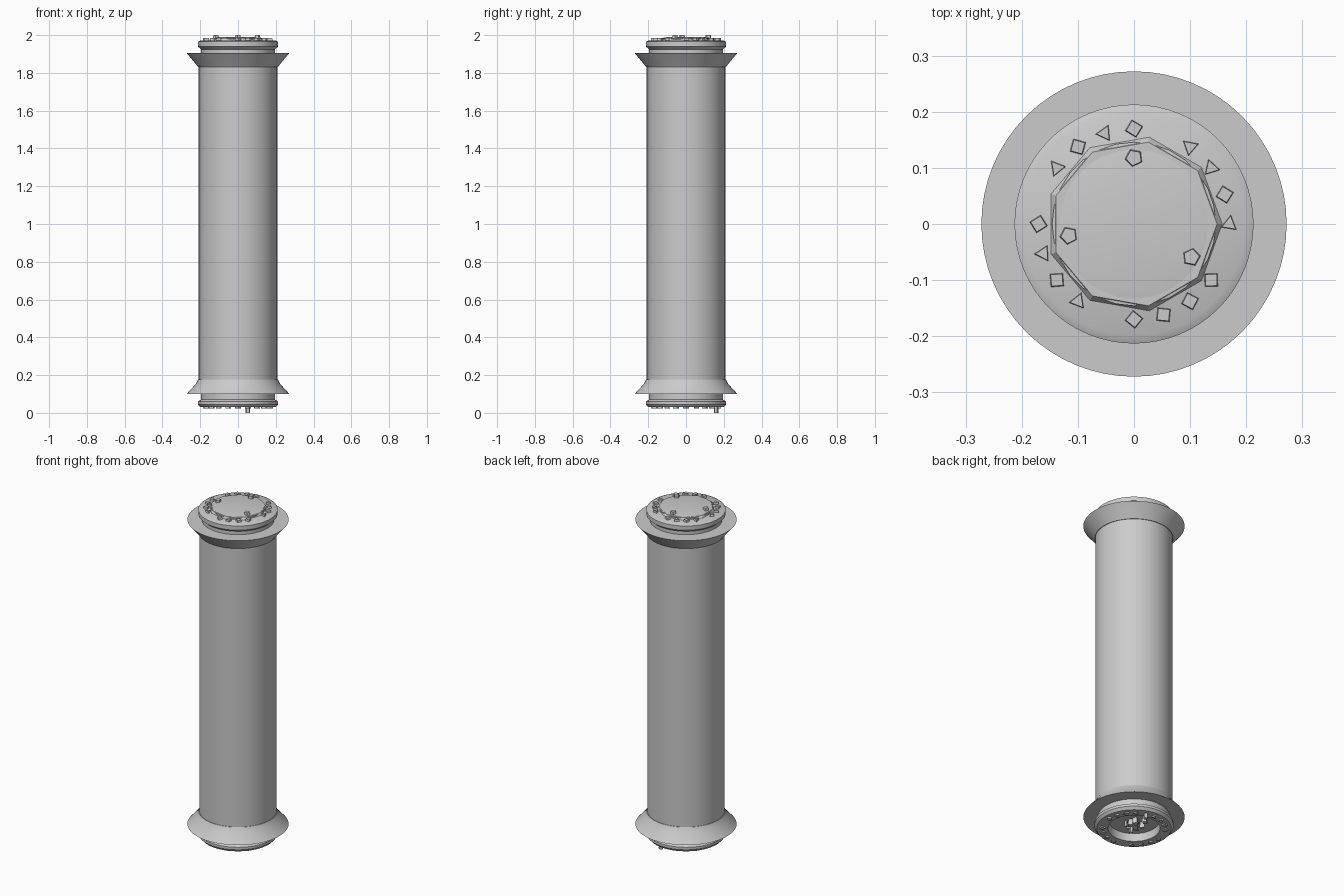
import bpy, bmesh, math, random
from mathutils import Matrix, Vector

random.seed(4)
cube = bpy.data.objects.get("Cube")
if cube:
    bpy.data.objects.remove(cube, do_unlink=True)

grey = bpy.data.materials.new("stone grey")
grey.use_nodes = True
colour = (0.6, 0.6, 0.6, 1)
grey.diffuse_color = colour
grey.node_tree.nodes["Principled BSDF"].inputs["Base Color"].default_value = colour


def finish(name, bm, smooth=True):
    bmesh.ops.recalc_face_normals(bm, faces=bm.faces)
    mesh = bpy.data.meshes.new(name)
    bm.to_mesh(mesh)
    bm.free()
    mesh.materials.append(grey)
    obj = bpy.data.objects.new(name, mesh)
    bpy.context.collection.objects.link(obj)
    if smooth:
        bpy.ops.object.select_all(action='DESELECT')
        obj.select_set(True)
        bpy.context.view_layer.objects.active = obj
        bpy.ops.object.shade_smooth_by_angle(angle=math.radians(25))
    return obj


def lathe(name, profile, sides=64, smooth=True):
    """Spin (radius, height) points around the z axis."""
    bm = bmesh.new()
    verts = [bm.verts.new((r, 0, z)) for r, z in profile]
    edges = [bm.edges.new(pair) for pair in zip(verts, verts[1:])]
    bmesh.ops.spin(bm, geom=verts + edges, cent=(0, 0, 0), axis=(0, 0, 1),
                   angle=math.tau, steps=sides, use_merge=True)
    bmesh.ops.remove_doubles(bm, verts=bm.verts, dist=0.0001)
    return finish(name, bm, smooth)


def add_stud(bm, radius, angle, z, size, height, sides):
    """Small faceted stud with a random twist."""
    spot = Vector((radius * math.cos(angle), radius * math.sin(angle), z))
    turn = Matrix.Rotation(angle + random.uniform(-0.4, 0.4), 4, 'Z')
    bmesh.ops.create_cone(bm, cap_ends=True, segments=sides, radius1=size,
                          radius2=size * 0.85, depth=height,
                          matrix=Matrix.Translation(spot) @ turn)


# Main shaft and flared collars
lathe("shaft", [(0, 0.11), (0.208, 0.11), (0.208, 1.89), (0, 1.89)])
lathe("upper_collar", [(0.2, 1.83), (0.211, 1.83), (0.222, 1.845),
                       (0.272, 1.905), (0, 1.905)])
lathe("lower_collar", [(0.2, 0.178), (0.211, 0.178), (0.222, 0.155),
                       (0.272, 0.1), (0.14, 0.1)])

# Top cap, faceted skirt and shallow dome
lathe("top_cap", [(0.195, 1.9), (0.195, 1.925), (0.213, 1.94),
                  (0.213, 1.965), (0.198, 1.972), (0, 1.974)])
lathe("dome_skirt", [(0.163, 1.965), (0.148, 1.984), (0, 1.984)], 9, False)
lathe("dome", [(0.146, 1.96), (0.146, 1.982), (0.1, 1.989), (0, 1.989)], 28)

# Bottom cap with a round recess
lathe("bottom_cap", [(0.195, 0.105), (0.195, 0.07), (0.213, 0.06),
                     (0.213, 0.045), (0.2, 0.03), (0.14, 0.03),
                     (0.135, 0.075), (0, 0.075)])

# Studs in four groups of four around each end
for name, z in (("top_studs", 1.976), ("bottom_studs", 0.03)):
    bm = bmesh.new()
    for i in range(20):
        if i % 5 != 4:
            add_stud(bm, 0.17, math.radians(18 * i), z, 0.017, 0.016,
                     random.choice((3, 4, 4)))
    finish(name, bm, False)

# Three larger studs on the dome
bm = bmesh.new()
for degrees in (90, 190, 330):
    add_stud(bm, 0.118, math.radians(degrees), 1.99, 0.017, 0.02, 5)
finish("dome_studs", bm, False)

# Loose stud hanging from the bottom cap
bm = bmesh.new()
add_stud(bm, 0.168, math.radians(72), 0.018, 0.013, 0.036, 5)
finish("hanging_stud", bm, False)

# Rough cluster inside the bottom recess
bm = bmesh.new()
for i in range(16):
    add_stud(bm, random.uniform(0, 0.075), random.uniform(0, math.tau),
             0.06, random.uniform(0.01, 0.02), 0.04, random.choice((3, 4, 5)))
finish("recess_cluster", bm, False)
